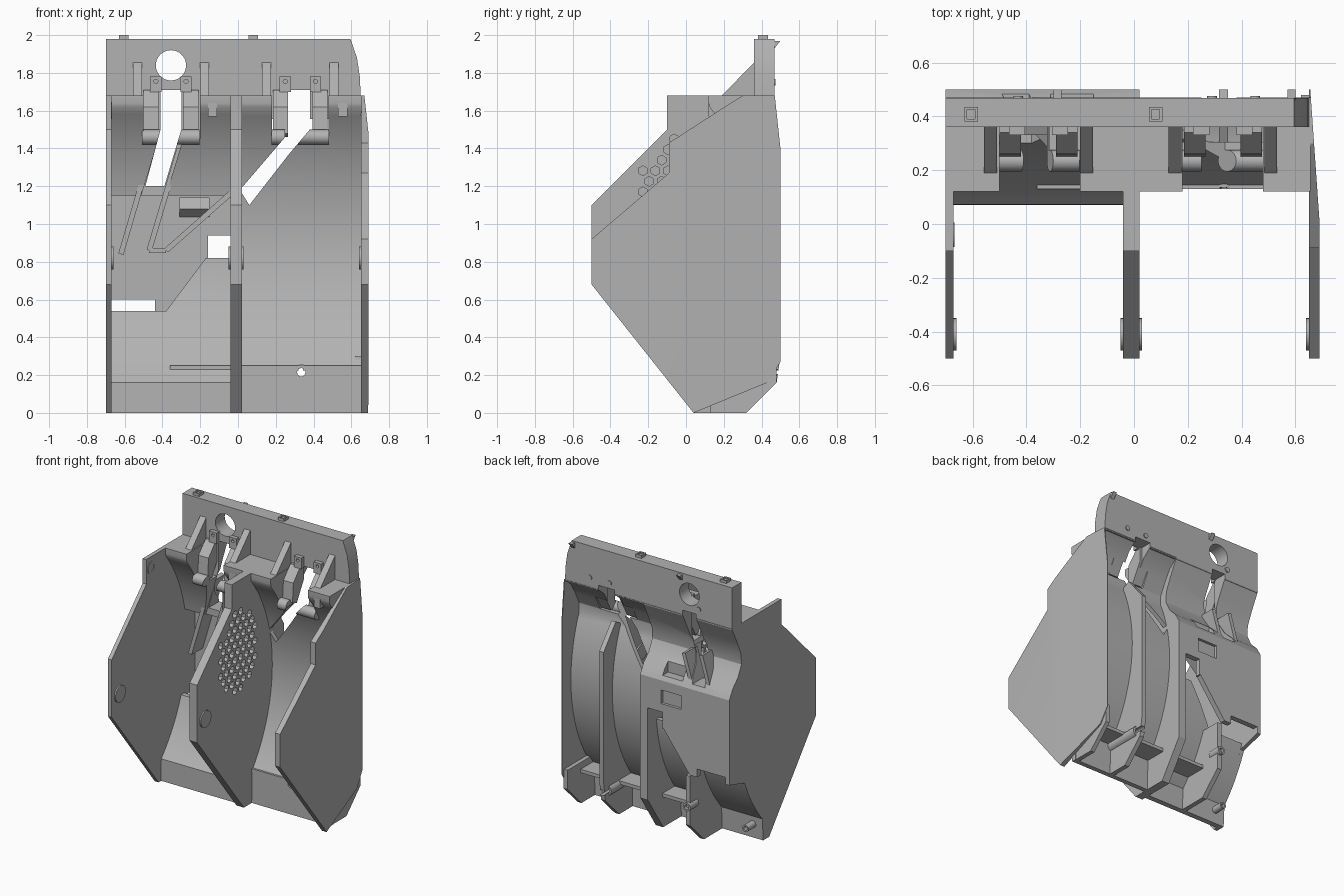
import bpy, bmesh, math
from mathutils import Vector

if bpy.data.objects.get("Cube"):
    bpy.data.objects.remove(bpy.data.objects["Cube"])

grey = bpy.data.materials.new("plain grey")
grey.use_nodes = True
grey.diffuse_color = (0.45, 0.45, 0.45, 1)
grey.node_tree.nodes["Principled BSDF"].inputs["Base Color"].default_value = grey.diffuse_color


def finish(name, bm):
    bmesh.ops.recalc_face_normals(bm, faces=bm.faces)
    mesh = bpy.data.meshes.new(name)
    bm.to_mesh(mesh)
    bm.free()
    mesh.materials.append(grey)
    ob = bpy.data.objects.new(name, mesh)
    bpy.context.collection.objects.link(ob)
    return ob


def add_prism(bm, pts, axis, a, b):
    """Extrude an outline along x (outline in y, z) or along y (outline in x, z)."""
    place = (lambda p, t: (t, p[0], p[1])) if axis == "x" else (lambda p, t: (p[0], t, p[1]))
    lo = [bm.verts.new(place(p, a)) for p in pts]
    hi = [bm.verts.new(place(p, b)) for p in pts]
    bm.faces.new(lo)
    bm.faces.new(hi[::-1])
    for i in range(len(pts)):
        j = (i + 1) % len(pts)
        bm.faces.new((lo[i], lo[j], hi[j], hi[i]))


def prism(name, pts, axis, a, b):
    bm = bmesh.new()
    add_prism(bm, pts, axis, a, b)
    return finish(name, bm)


def rect(u0, u1, v0, v1):
    return [(u0, v0), (u1, v0), (u1, v1), (u0, v1)]


def box(name, x0, x1, y0, y1, z0, z1):
    return prism(name, rect(x0, x1, z0, z1), "y", y0, y1)


def ring(u, v, r, n=32, turn=0.0):
    return [(u + r * math.cos(math.tau * i / n + turn), v + r * math.sin(math.tau * i / n + turn)) for i in range(n)]


def subtract(ob, tool):
    tool.hide_render = True
    mod = ob.modifiers.new("cut", "BOOLEAN")
    mod.operation = "DIFFERENCE"
    mod.solver = "EXACT"
    mod.object = tool
    bpy.context.view_layer.objects.active = ob
    bpy.ops.object.modifier_apply(modifier=mod.name)
    bpy.data.objects.remove(tool)


def cut(ob, cutters):
    """Subtract (outline, axis, start, end) prisms from a part."""
    for spec in cutters:
        subtract(ob, prism("cutter", *spec))


def arc_run(z0, z1, offset=0.0, n=28):
    """Points up or down the curved tray wall."""
    zs = [z0 + (z1 - z0) * i / n for i in range(n + 1)]
    return [(-0.761 + math.sqrt((1.128 + offset) ** 2 - (z - 0.921) ** 2), z) for z in zs]


# Side and middle plates
front_edge = [(0.04, 0), (-0.5, 0.68)]
shelf_edge = [(-0.5, 1.1), (-0.1, 1.5), (-0.1, 1.68), (0.36, 1.68)]
hump = [(0.47, 1.68), (0.41, 1.56), (0.365, 1.46), (0.36, 1.38), (0.4, 1.3), (0.46, 1.24), (0.5, 1.17)]
back_edge = [(0.5, 0.27), (0.32, 0)]
tray_back = arc_run(0.5, 0.16, 0.035, 12) + [(0.11, 0)]
prism("outer_plate", front_edge + shelf_edge + hump + [(0.5, 0.55)] + tray_back, "x", -0.7, -0.67)
middle_wall = prism("middle_plate", front_edge + shelf_edge + hump + back_edge, "x", -0.04, 0.02)

far = front_edge + [(-0.5, 0.92), (-0.09, 1.27), (-0.09, 1.43), (0.22, 1.63), (0.3, 1.68), (0.47, 1.68),
                    (0.5, 1.4), (0.5, 0.27), (0.43, 0.16)]
far_wall = prism("tapered_plate", far, "x", 0.65, 0.69)
bm = bmesh.new()
bm.from_mesh(far_wall.data)
bmesh.ops.bisect_plane(bm, geom=bm.verts[:] + bm.edges[:] + bm.faces[:], plane_co=(0, 0, 0), plane_no=(0, 1, 0))
for v in bm.verts:
    if v.co.x > 0.67:
        v.co.x -= 0.07 * max(0, v.co.y)
bm.to_mesh(far_wall.data)
bm.free()

# Hexagonal vents through the middle plate
bm = bmesh.new()
for row in range(-5, 6):
    for col in range(-4, 5):
        y, z = (col + 0.5 * (row % 2)) * 0.066 - 0.03, row * 0.056 + 1.17
        if abs(y + 0.03) < 0.22 and abs(z - 1.17) + 0.6 * abs(y + 0.03) < 0.31 and z - y < 1.53:
            add_prism(bm, ring(y, z, 0.026, 6, math.pi / 6), "x", -0.1, 0.1)
subtract(middle_wall, finish("vent_cutter", bm))

# Round clip pads on the plates and a pivot ring
for x0, x1 in ((-0.685, -0.66), (-0.05, 0.03), (0.64, 0.66)):
    prism("clip_pad", ring(-0.41, 0.82, 0.06), "x", x0, x1)
pivot = prism("pivot_ring", ring(-0.04, 1.6, 0.045), "x", -0.68, -0.667)
cut(pivot, [(ring(-0.04, 1.6, 0.025), "x", -0.69, -0.65)])

# Curved tray of the right-hand bay: upright foot, arc, overhang and shelf
slot_right = [(0.25, 1.78), (0.25, 1.46), (0.01, 1.18), (0.06, 1.1), (0.27, 1.37), (0.38, 1.5), (0.38, 1.78)]
slot_left = [(-0.41, 1.78), (-0.41, 1.5), (-0.49, 1.2), (-0.39, 1.2), (-0.3, 1.5), (-0.3, 1.78)]
bay = [(0.13, 0)] + arc_run(0.23, 1.62) + [(0.12, 1.64), (0.12, 1.68), (0.47, 1.68), (0.4, 1.62), (0.35, 1.54),
                                           (0.305, 1.45)]
right_tray = prism("curved_tray", bay + arc_run(1.38, 0.23, 0.032) + [(0.165, 0)], "x", 0.01, 0.655)
cut(right_tray, [(rect(0.18, 0.48, 1.45, 1.75), "y", -0.2, 0.36),
                 (slot_right, "y", -0.3, 0.7), (ring(0.335, 0.215, 0.022), "y", 0, 0.7)])

# Lower tray of the left-hand bay, with its stepped upper edge
low_tray = prism("lower_tray", [(0.07, 0)] + arc_run(0.16, 1.15) + arc_run(1.15, 0.16, 0.035) + [(0.11, 0)],
                 "x", -0.68, -0.03)
step = [(-0.38, 0.54), (-0.17, 0.82), (0.1, 0.82)]
cut(low_tray, [([(-0.8, 0.54)] + step + [(0.1, 1.3), (-0.8, 1.3)], "y", -0.2, 0.7)])

# Shelf, overhang and flat back cover of the left-hand bay
cover = arc_run(1.15, 1.62, 0, 12) + [(0.12, 1.64), (0.12, 1.68)] + hump + [(0.5, 0.54), (0.46, 0.54), (0.46, 1.15)]
left_cover = prism("back_cover", cover, "x", -0.69, -0.03)
channel = [(-0.43, 1.42), (-0.3, 1.42), (-0.47, 0.86), (-0.6, 0.86)]
cut(left_cover, [(rect(-0.5, -0.2, 1.45, 1.75), "y", -0.2, 0.36), (slot_left, "y", -0.3, 0.7),
                 (channel, "y", -0.2, 0.36), (step + [(0.1, 0.4), (-0.38, 0.4)], "y", 0.3, 0.7),
                 (rect(-0.8, -0.44, 0.4, 0.6), "y", 0.3, 0.7),
                 (rect(-0.16, -0.04, 0.8, 0.94), "y", 0.3, 0.7), (rect(-0.31, -0.15, 1.0, 1.1), "y", 0.48, 0.7),
                 (rect(-0.31, -0.15, 1.2, 1.29), "y", 0.42, 0.7)])
prism("pocket_bulge", [(0.47, 1.14), (0.43, 1.14), (0.41, 1.08), (0.47, 1.03)], "x", -0.31, -0.15)

# Slanted guide rails inside the left-hand bay
for a, b in (((-0.45, 1.42), (-0.62, 0.84)), ((-0.31, 1.4), (-0.47, 0.86)), ((-0.38, 0.86), (-0.03, 1.17)),
             ((-0.47, 0.86), (-0.38, 0.86))):
    a, b = Vector(a), Vector(b)
    side = Vector((a.y - b.y, b.x - a.x)).normalized() * 0.014
    prism("guide_rail", [a + side, b + side, b - side, a - side], "y", 0.33, 0.47)

# Top rail with a rounded end and a round window
rail = prism("top_rail", [(-0.7, 1.67), (0.65, 1.67), (0.645, 1.78), (0.63, 1.88), (0.595, 1.98), (-0.7, 1.98)],
             "y", 0.36, 0.468)
cut(rail, [(ring(-0.355, 1.84, 0.08, 48), "y", 0.2, 0.7), (rect(-0.41, -0.3, 1.6, 1.71), "y", 0.2, 0.7),
           (rect(0.25, 0.38, 1.6, 1.71), "y", 0.2, 0.7)])
prism("rail_end_lip", [(0.46, 1.92), (0.5, 1.97), (0.46, 1.97)], "x", 0.57, 0.6)
for x in (-0.605, 0.08):
    stud = box("locating_stud", x - 0.025, x + 0.025, 0.38, 0.435, 1.97, 2.0)
    cut(stud, [(rect(x - 0.015, x + 0.015, 1.99, 2.1), "y", 0.39, 0.425)])
prism("rail_tab", [(0.46, 1.92), (0.5, 1.97), (0.46, 1.97)], "x", -0.3, -0.27)
for x in (0.45, 0.29, -0.43):
    prism("rail_pin", ring(x, 1.75, 0.018), "y", 0.46, 0.475)

# Gussets, rolled lip and latch parts around each shelf notch
for cx, slot in ((-0.355, slot_left), (0.33, slot_right)):
    roll = prism("notch_roll", ring(0.235, 1.46, 0.04), "x", cx - 0.152, cx + 0.152)
    cut(roll, [(slot, "y", 0, 0.6)])
    for s in (-1, 1):
        x = cx + s * 0.178
        prism("gusset", [(0.18, 1.67), (0.37, 1.67), (0.37, 1.865)], "x", x - 0.024, x + 0.024)
        x = cx + s * 0.105
        prism("latch_arm", [(0.25, 1.48), (0.3, 1.46), (0.38, 1.6), (0.38, 1.71), (0.34, 1.71), (0.26, 1.62)],
              "x", x - 0.04, x + 0.04)
        x = cx + s * 0.08
        lug = box("latch_lug", x - 0.03, x + 0.03, 0.33, 0.37, 1.7, 1.78)
        cut(lug, [(ring(x, 1.755, 0.011, 16), "y", 0.2, 0.5)])
for x in (-0.135, 0.555):
    box("shelf_block", x - 0.025, x + 0.025, 0.12, 0.2, 1.57, 1.65)

# Strengthening ribs and flat webs at the back
tip = [(0.15, 0), (0.32, 0), (0.48, 0.16)]
tall_rib = prism("tall_rib", tip + [(0.5, 0.3), (0.5, 1.25), (0.36, 1.42)] + arc_run(1.38, 0.23, 0.015),
                 "x", 0.315, 0.35)
prism("short_rib", [(0.09, 0)] + tip[1:] + [(0.48, 0.52)] + arc_run(0.52, 0.16, 0.015), "x", -0.37, -0.335)
prism("end_rib", tip + [(0.48, 0.3), (0.17, 0.3)], "x", 0.62, 0.652)
for x0, x1 in ((-0.36, -0.03), (0.01, 0.32), (0.345, 0.655)):
    prism("flat_web", rect(0.13, 0.33, 0.225, 0.25), "x", x0, x1)

# Screw bosses
for x, z, r, y0, y1 in ((0.335, 0.215, 0.04, 0.135, 0.44), (-0.355, 0.3, 0.03, 0.4, 0.5), (-0.62, 0.1, 0.025, 0.1, 0.2)):
    boss = prism("screw_boss", ring(x, z, r), "y", y0, y1)
    cut(boss, [(ring(x, z, r * 0.55), "y", y0 - 0.1, y1 + 0.1)])
cut(tall_rib, [(ring(0.335, 0.215, 0.022), "y", 0, 0.7)])

# Smooth the curved walls, keep edges crisp
bpy.ops.object.select_all(action="DESELECT")
for ob in bpy.context.scene.objects:
    if ob.type == "MESH" and ob.data.materials and ob.data.materials[0] == grey:
        ob.select_set(True)
        bpy.context.view_layer.objects.active = ob
bpy.ops.object.shade_smooth_by_angle(angle=math.radians(25))
